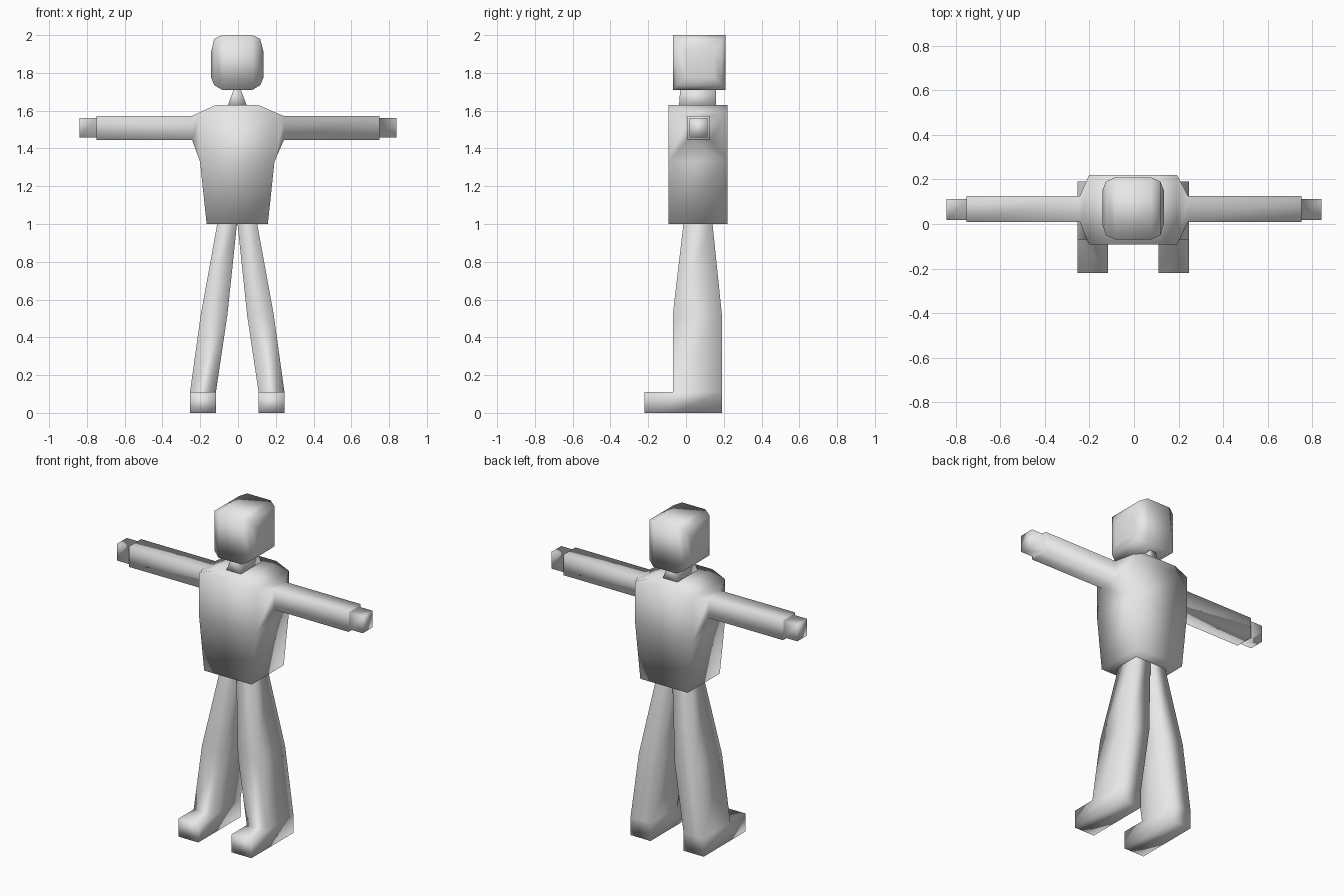
import bpy
import bmesh

if "Cube" in bpy.data.objects:
    bpy.data.objects.remove(bpy.data.objects["Cube"])

GREY = bpy.data.materials.new("plain grey")
GREY.diffuse_color = (0.8, 0.8, 0.8, 1.0)
GREY.use_nodes = True
GREY.node_tree.nodes["Principled BSDF"].inputs["Base Color"].default_value = GREY.diffuse_color
CX = -0.004  # the figure's midline sits slightly off centre


def box_loft(sections, axis, caps=(True, True)):
    """Skin rectangles (position, a0, a1, b0, b1) stacked along x or z."""
    bm = bmesh.new()
    rings = []
    for p, a0, a1, b0, b1 in sections:
        ring = []
        for a, b in ((a0, b0), (a1, b0), (a1, b1), (a0, b1)):
            ring.append(bm.verts.new((p, a, b) if axis == "x" else (a, b, p)))
        rings.append(ring)
    for lo, hi in zip(rings, rings[1:]):
        for i in range(4):
            j = (i + 1) % 4
            bm.faces.new((lo[i], lo[j], hi[j], hi[i]))
    if caps[0]:
        bm.faces.new(rings[0][::-1])
    if caps[1]:
        bm.faces.new(rings[-1])
    return bm


def extrude(bm, face):
    return bmesh.ops.extrude_discrete_faces(bm, faces=[face])["faces"][0]


def finish(bm, name):
    bmesh.ops.recalc_face_normals(bm, faces=bm.faces)
    mesh = bpy.data.meshes.new(name)
    bm.to_mesh(mesh)
    bm.free()
    mesh.polygons.foreach_set("use_smooth", [True] * len(mesh.polygons))
    mesh.materials.append(GREY)
    obj = bpy.data.objects.new(name, mesh)
    bpy.context.collection.objects.link(obj)
    return obj


# Head: block with rounded left and right ends
half = [(0.138, 0.0, 0.15, 1.775, 1.915),
        (0.122, -0.05, 0.19, 1.735, 1.98),
        (0.08, -0.07, 0.21, 1.71, 2.0)]
rings = [(CX - s[0], *s[1:]) for s in half] + [(CX + s[0], *s[1:]) for s in half[::-1]]
finish(box_loft(rings, "x"), "head")

# Neck: wedge tapering up into the head
finish(box_loft([(1.62, CX - 0.053, CX + 0.053, -0.037, 0.16),
                 (1.73, CX - 0.012, CX + 0.012, -0.03, 0.16)], "z"), "neck")

# Torso, with arms and hands pulled out of its upper side faces
torso = box_loft([(1.0, CX - 0.162, CX + 0.162, -0.093, 0.22),
                  (1.33, CX - 0.197, CX + 0.197, -0.093, 0.22),
                  (1.592, CX - 0.197, CX + 0.197, -0.093, 0.22),
                  (1.63, CX - 0.113, CX + 0.113, -0.093, 0.22)], "z")
arm = [(0.247 + CX, 0.01, 0.125, 1.445, 1.572),
       (0.75, 0.008, 0.125, 1.445, 1.572),
       (0.75, 0.018, 0.113, 1.457, 1.56),
       (0.84, 0.018, 0.113, 1.457, 1.56)]
for side in (-1, 1):
    face = next(f for f in torso.faces
                if f.calc_center_median().x * side > 0.15
                and 1.4 < f.calc_center_median().z < 1.5)
    for x, y0, y1, z0, z1 in arm:
        face = extrude(torso, face)
        mid = face.calc_center_median()
        for v in face.verts:
            v.co = (side * x, y1 if v.co.y > mid.y else y0,
                    z1 if v.co.z > mid.z else z0)
finish(torso, "torso_and_arms")

# Legs with feet pulled forward from the ankle block
for side, label in ((-1, "left"), (1, "right")):
    def span(inner, outer):
        return sorted((CX + side * inner, CX + side * outer))
    leg = box_loft([(0.0, *span(0.113, 0.25), -0.07, 0.19),
                    (0.11, *span(0.113, 0.25), -0.07, 0.19),
                    (0.52, *span(0.052, 0.193), -0.07, 0.19),
                    (1.005, *span(0.001, 0.105), -0.013, 0.14)], "z", (True, False))
    face = next(f for f in leg.faces
                if f.calc_center_median().z < 0.1
                and f.calc_center_median().y < -0.06)
    toe = extrude(leg, face)
    for v in toe.verts:
        v.co.y = -0.22
    finish(leg, label + "_leg")
